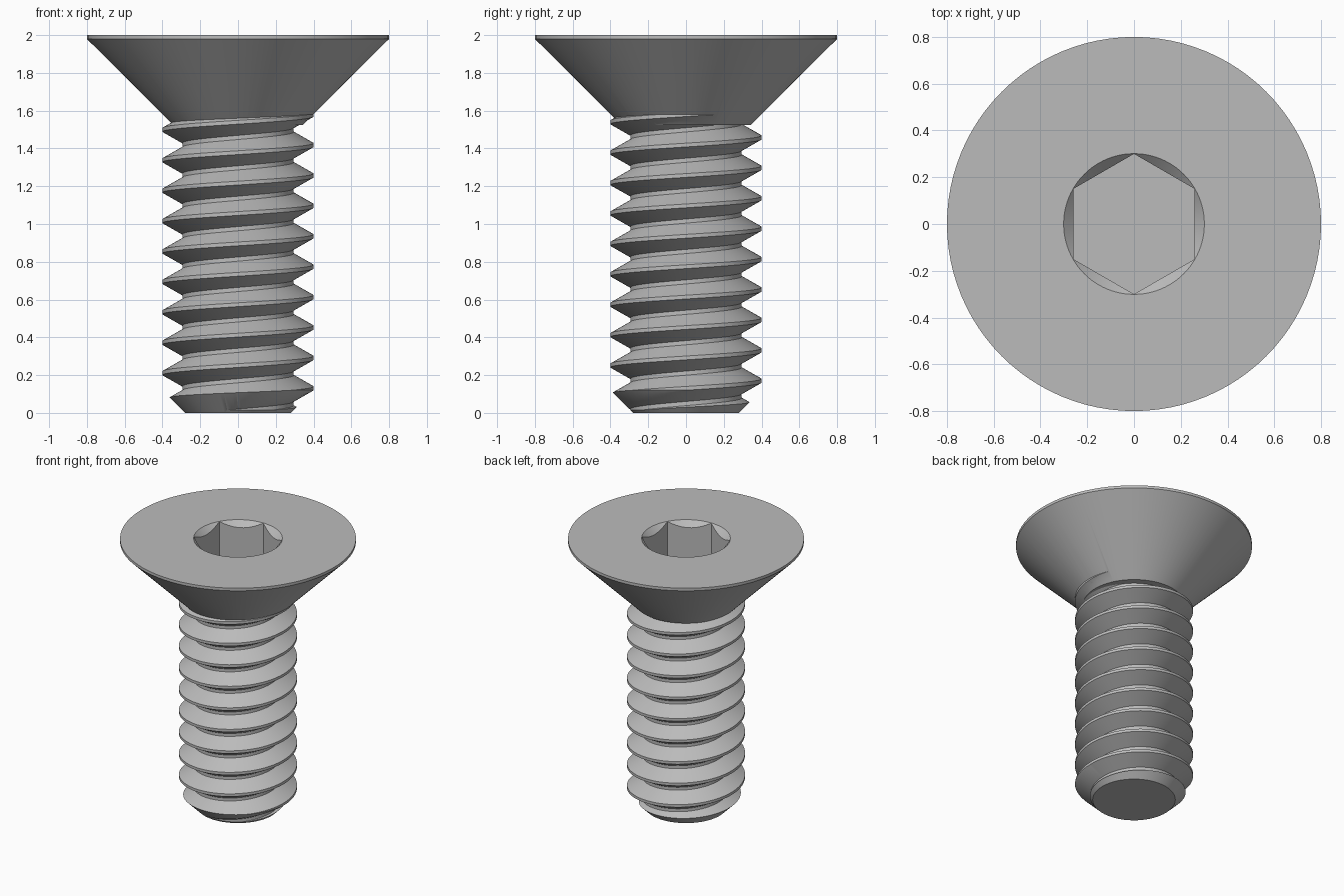
import bpy
import math

cube = bpy.data.objects.get("Cube")
if cube:
    bpy.data.objects.remove(cube, do_unlink=True)

SEGMENTS = 96
PITCH = 0.161
ROOT, CREST = 0.295, 0.4

steel = bpy.data.materials.new("grey steel")
steel.use_nodes = True
grey = (0.5, 0.5, 0.5, 1)
steel.diffuse_color = grey
steel.node_tree.nodes["Principled BSDF"].inputs["Base Color"].default_value = grey


def make_object(name, verts, faces):
    mesh = bpy.data.meshes.new(name)
    mesh.from_pydata(verts, [], faces)
    mesh.materials.append(steel)
    obj = bpy.data.objects.new(name, mesh)
    bpy.context.collection.objects.link(obj)
    return obj


def lathe(name, profile, sides=SEGMENTS):
    """Closed solid from (radius, z) points listed bottom to top."""
    verts = []
    for r, z in profile:
        for i in range(sides):
            a = math.tau * i / sides + math.pi / 2
            verts.append((r * math.cos(a), r * math.sin(a), z))
    faces = [tuple(reversed(range(sides)))]
    for k in range(len(profile) - 1):
        for i in range(sides):
            j = (i + 1) % sides
            lo, hi = k * sides, (k + 1) * sides
            faces.append((lo + i, lo + j, hi + j, hi + i))
    top = (len(profile) - 1) * sides
    faces.append(tuple(range(top, top + sides)))
    return make_object(name, verts, faces)


def helical_thread(name, start, turns):
    """Solid right-handed thread; each column joins the next one pitch up."""
    crest, root = PITCH / 16, PITCH / 2 - 0.011
    steps = [(ROOT, -root), (CREST, -crest), (CREST, crest), (ROOT, root)]
    rows = turns * len(steps)
    verts = []
    for i in range(SEGMENTS):
        a = math.tau * i / SEGMENTS
        for m in range(rows):
            turn, k = divmod(m, len(steps))
            r, dz = steps[k]
            z = start + dz + PITCH * (turn + i / SEGMENTS)
            verts.append((r * math.cos(a), r * math.sin(a), z))

    def vid(i, m):
        return i * rows + m if i < SEGMENTS else m + len(steps)

    faces = []
    for i in range(SEGMENTS):
        last = rows - 1 if i < SEGMENTS - 1 else rows - 1 - len(steps)
        for m in range(last):
            faces.append((vid(i, m), vid(i + 1, m), vid(i + 1, m + 1), vid(i, m + 1)))
    # End caps fan out from the axis
    low, high = len(verts), len(verts) + 1
    verts += [(0, 0, start - PITCH), (0, 0, start + PITCH * (turns + 1))]
    bottom = [vid(i, 0) for i in range(SEGMENTS)] + list(range(len(steps), 0, -1))
    seam = range(rows - len(steps) - 1, rows - 1)
    upper = [vid(i, rows - 1) for i in range(SEGMENTS)] + list(seam)
    for loop, tip, flip in ((bottom, low, True), (upper, high, False)):
        for p, q in zip(loop, loop[1:] + loop[:1]):
            faces.append((tip, q, p) if flip else (tip, p, q))
    return make_object(name, verts, faces)


def combine(target, other, operation):
    mod = target.modifiers.new(operation.lower(), "BOOLEAN")
    mod.operation = operation
    mod.solver = "EXACT"
    mod.object = other
    bpy.context.view_layer.objects.active = target
    bpy.ops.object.modifier_apply(modifier=mod.name)
    bpy.data.objects.remove(other, do_unlink=True)


# Threaded shank, trimmed to a flat chamfered tip
screw = helical_thread("countersunk_screw", 0.13 - 2 * PITCH, 14)
tip_envelope = lathe("tip_envelope", [(0.28, 0), (0.5, 0.22), (0.5, 1.6)])
combine(screw, tip_envelope, "INTERSECT")

# Conical head with a thin rim
head = lathe("head", [(0.345, 1.525), (0.8, 1.98), (0.8, 2)])
combine(screw, head, "UNION")

# Hexagonal socket with a countersunk mouth
socket = lathe("socket_cutter", [(0.3, 1.7), (0.3, 2.1)], 6)
combine(screw, socket, "DIFFERENCE")
mouth = lathe("mouth_cutter", [(0.201, 1.9), (0.401, 2.1)])
combine(screw, mouth, "DIFFERENCE")

bpy.ops.object.select_all(action="DESELECT")
screw.select_set(True)
bpy.context.view_layer.objects.active = screw
bpy.ops.object.shade_smooth_by_angle(angle=math.radians(25))
